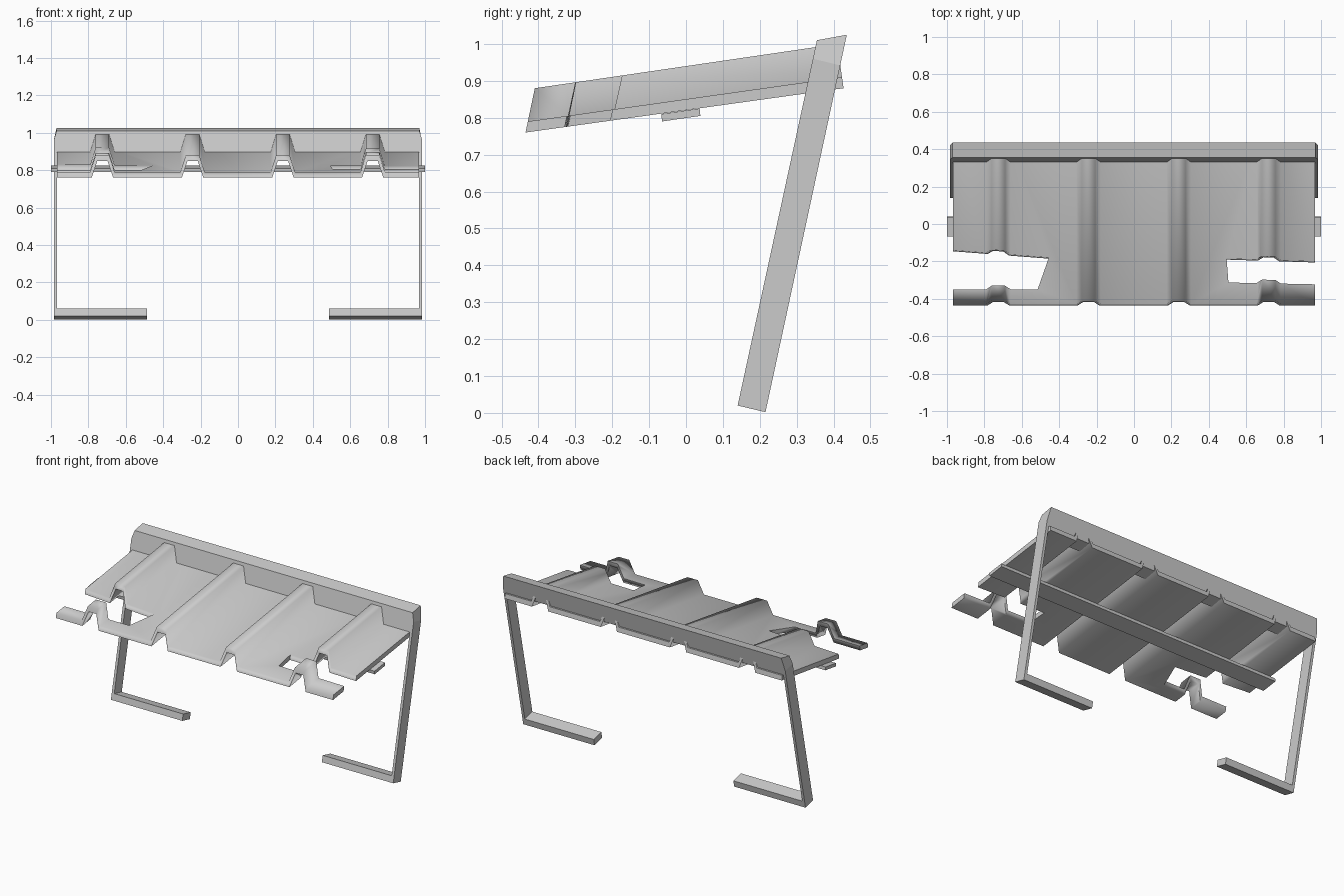
import bpy, bmesh

cube = bpy.data.objects.get("Cube")
if cube:
    bpy.data.objects.remove(cube, do_unlink=True)

GREY = (0.6, 0.6, 0.6, 1.0)
metal = bpy.data.materials.new("light_grey_metal")
metal.use_nodes = True
metal.diffuse_color = GREY
bsdf = next(n for n in metal.node_tree.nodes if n.type == "BSDF_PRINCIPLED")
bsdf.inputs["Base Color"].default_value = GREY


def loft(name, ring_a, ring_b):
    """Closed solid between two matching rings of points."""
    bm = bmesh.new()
    a = [bm.verts.new(p) for p in ring_a]
    b = [bm.verts.new(p) for p in ring_b]
    bm.faces.new(a)
    bm.faces.new(b[::-1])
    n = len(a)
    for i in range(n):
        j = (i + 1) % n
        bm.faces.new((a[j], a[i], b[i], b[j]))
    bmesh.ops.recalc_face_normals(bm, faces=bm.faces)
    mesh = bpy.data.meshes.new(name)
    bm.to_mesh(mesh)
    bm.free()
    mesh.materials.append(metal)
    obj = bpy.data.objects.new(name, mesh)
    bpy.context.collection.objects.link(obj)
    return obj


def activate(obj):
    bpy.ops.object.select_all(action="DESELECT")
    obj.select_set(True)
    bpy.context.view_layer.objects.active = obj


# Corrugated roof sheet: flat pans with four raised ribs
RIBS = (-0.725, -0.243, 0.24, 0.72)
HALF = 0.967
THICK = 0.03
RISE = 0.09
LEAN = 0.21


def rib_line(height, base, crest):
    line = [(-HALF, height)]
    for c in RIBS:
        line += [(c - base, height), (c - crest, height + RISE),
                 (c + crest, height + RISE), (c + base, height)]
    return line + [(HALF, height)]


section = rib_line(THICK, 0.065, 0.036) + rib_line(0, 0.057, 0.027)[::-1]
sheet = loft("roof_sheet",
             [(x, -0.435 + LEAN * h, 0.76 + h) for x, h in section],
             [(x, 0.427 - 0.14 * h, 0.88 + h) for x, h in section])

# Broken-out openings near the front corners
openings = {
    "left_opening": [(0.495, -0.185), (0.505, -0.31), (1.1, -0.322), (1.1, -0.204)],
    "right_opening": [(-1.1, -0.132), (-1.1, -0.345), (-0.515, -0.345), (-0.455, -0.18)],
}
for name, outline in openings.items():
    rings = [[(x, y + LEAN * (z - 0.82), z) for x, y in outline] for z in (0.65, 1.05)]
    cutter = loft(name, *rings)
    cutter.hide_render = True
    cut = sheet.modifiers.new(name, "BOOLEAN")
    cut.operation = "DIFFERENCE"
    cut.solver = "EXACT"
    cut.object = cutter
    activate(sheet)
    bpy.ops.object.modifier_apply(modifier=cut.name)
    bpy.data.objects.remove(cutter, do_unlink=True)

# Soft rib shading with flat pans
activate(sheet)
bpy.ops.object.shade_smooth_by_angle(angle=1.4)
sheet.modifiers.new("even_pans", "WEIGHTED_NORMAL").keep_sharp = True

# Leaning frame: feet, legs and chamfered top beam in one strip
half_outline = [(0.487, 0.02), (0.985, 0.02), (0.985, 0.96), (0.97, 1.01)]
half_inner = [(0.968, 0.895), (0.968, 0.06), (0.487, 0.06)]


def mirrored(points):
    return [(-x, s) for x, s in reversed(points)]


outline = half_outline + mirrored(half_outline) + mirrored(half_inner) + half_inner


def back_point(x, s):
    beam = s > 1 or 0.8 < s < 0.9
    z = s + (0.015 if beam else -0.018)
    return (x, 0.215 + 0.2155 * z, z)


loft("support_frame",
     [(x, 0.14 + 0.217 * (s - 0.02), s) for x, s in outline],
     [back_point(x, s) for x, s in outline])

# Cross brace under the sheet
brace = [(-0.065, 0.79), (0.039, 0.805), (0.037, 0.825), (-0.067, 0.81)]
loft("cross_brace", *[[(x, y, z) for y, z in brace] for x in (-1, 1)])
